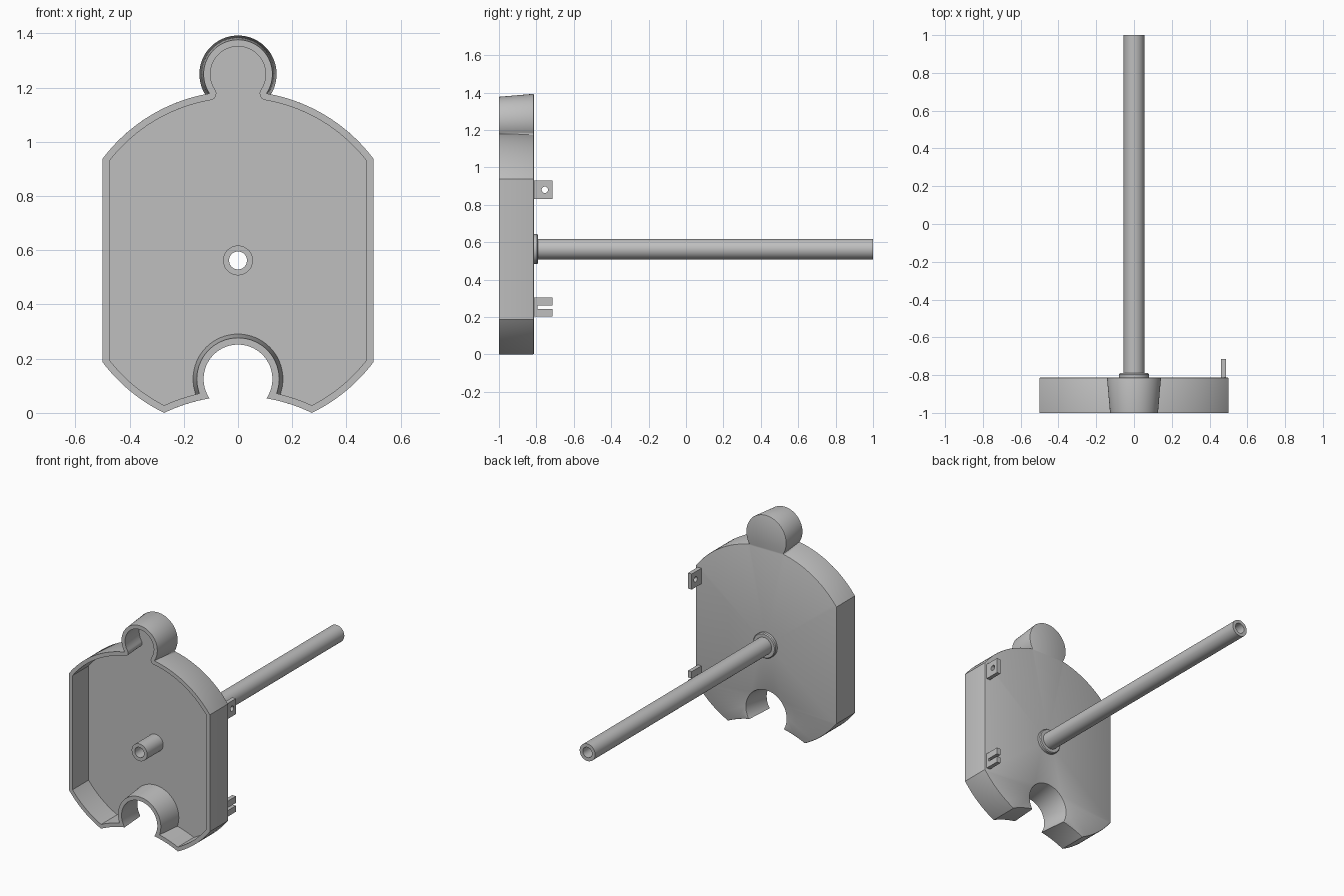
import bpy, bmesh, math
from mathutils import Vector

if "Cube" in bpy.data.objects:
    bpy.data.objects.remove(bpy.data.objects["Cube"], do_unlink=True)

grey = bpy.data.materials.new("plain grey")
grey.use_nodes = True
grey.diffuse_color = (0.52, 0.52, 0.52, 1)
grey.node_tree.nodes["Principled BSDF"].inputs["Base Color"].default_value = grey.diffuse_color

# Shared dimensions; every circle centre lies on x = 0
PITCH, RADIUS, HALF_WIDTH = 1.125, 0.625, 0.5
MID = PITCH / 2
BELOW = MID - PITCH
HEAD, NOTCH = 1.25, 0.125
FRONT, BACK = -1.0, -0.8125
WALL, FILLET = 0.025, 0.006


def finish(name, bm):
    bmesh.ops.remove_doubles(bm, verts=bm.verts[:], dist=0.0001)
    bmesh.ops.recalc_face_normals(bm, faces=bm.faces[:])
    mesh = bpy.data.meshes.new(name)
    bm.to_mesh(mesh)
    bm.free()
    mesh.materials.append(grey)
    obj = bpy.data.objects.new(name, mesh)
    bpy.context.collection.objects.link(obj)
    bpy.ops.object.select_all(action="DESELECT")
    obj.select_set(True)
    bpy.context.view_layer.objects.active = obj
    bpy.ops.object.shade_smooth_by_angle(angle=math.radians(30))
    return obj


def cross(c1, r1, c2, r2):
    """Right-hand meeting point of two circles centred on the z axis."""
    d = c2 - c1
    a = (r1 * r1 - r2 * r2 + d * d) / (2 * d)
    return Vector((math.sqrt(r1 * r1 - a * a), c1 + a))


def arc(centre, r, a0, a1, n=24):
    steps = [a0 + (a1 - a0) * i / n for i in range(n + 1)]
    return [Vector((centre[0] + r * math.cos(a), centre[1] + r * math.sin(a))) for a in steps]


def angle(p, centre):
    return math.atan2(p[1] - centre, p[0])


def outline(y, inset):
    """Interlocking tile outline: round head on top, matching notch below."""
    r = 0.127 + 0.016 * (y - FRONT) / (BACK - FRONT)
    big, side, top = RADIUS - inset, HALF_WIDTH - inset, math.pi / 2
    neck = cross(MID, RADIUS, HEAD, r)
    corner = math.acos(side / big)
    foot = cross(MID, big, BELOW, RADIUS + inset)
    tip = cross(BELOW, RADIUS + inset, NOTCH, r + inset)
    to_head, to_mid = angle(neck, HEAD), angle(neck, MID)
    half = arc((0, HEAD), r - inset, top, to_head)
    half += arc(neck, inset, to_head + math.pi, to_mid + math.pi, 8)
    half += arc((0, MID), big, to_mid, corner)
    half += arc((0, MID), big, -corner, angle(foot, MID))
    half += arc((0, BELOW), RADIUS + inset, angle(foot, BELOW), angle(tip, BELOW), 8)
    half += arc((0, NOTCH), r + inset, angle(tip, NOTCH), top)
    half[0].x = half[-1].x = 0
    return half + [Vector((-p.x, p.y)) for p in half[-2:0:-1]]


def ring(bm, points, y):
    return [bm.verts.new((p[0], y, p[1])) for p in points]


def bridge(bm, a, b):
    for i in range(len(a)):
        j = (i + 1) % len(a)
        bm.faces.new((a[i], a[j], b[j], b[i]))


def fill(bm, *loops):
    edges = []
    for loop in loops:
        for i, v in enumerate(loop):
            pair = (v, loop[(i + 1) % len(loop)])
            edges.append(bm.edges.get(pair) or bm.edges.new(pair))
    return bmesh.ops.triangle_fill(bm, edges=edges, use_beauty=True)


# Open-fronted tray with thin walls, flared head and notch, softened back edge
bm = bmesh.new()
floor = BACK - WALL
layers = [(floor, WALL), (FRONT, WALL), (FRONT, 0), (BACK - FILLET, 0),
          (BACK - FILLET * 0.3, FILLET * 0.3), (BACK, FILLET)]
rings = [ring(bm, outline(y, inset), y) for y, inset in layers]
for a, b in zip(rings, rings[1:]):
    bridge(bm, a, b)
bore = [ring(bm, arc((0, MID), 0.045, 0, math.tau, 32)[:-1], y) for y in (floor, BACK)]
bridge(bm, *bore)
for r in rings:  # merge the collapsed neck fillet before capping
    r[:] = [v for i, v in enumerate(r) if (v.co - r[i - 1].co).length > 0.0001]
fill(bm, rings[0], bore[0])
fill(bm, rings[-1], bore[1])
finish("tray", bm)


def lathe(name, profile, n=40):
    """Turn a closed (radius, y) profile about the tube axis."""
    bm = bmesh.new()
    loops = [ring(bm, arc((0, MID), r, 0, math.tau, n)[:-1], y) for r, y in profile]
    for i, loop in enumerate(loops):
        bridge(bm, loops[i - 1], loop)
    return finish(name, bm)


# Hollow tube through the tray, with a collar behind it
lathe("tube", [(0.033, FRONT), (0.055, FRONT), (0.055, 1), (0.033, 1)])
lathe("tube_collar", [(0.05, -0.82), (0.08, -0.82), (0.08, -0.796), (0.075, -0.79), (0.05, -0.79)])


def plate(name, *loops):
    """Extrude (y, z) loops across the thickness of a side tab."""
    bm = bmesh.new()
    fill(bm, *[[bm.verts.new((0.46, y, z)) for y, z in loop] for loop in loops])
    out = bmesh.ops.extrude_face_region(bm, geom=bm.faces[:])
    moved = [v for v in out["geom"] if isinstance(v, bmesh.types.BMVert)]
    bmesh.ops.translate(bm, verts=moved, vec=(0.026, 0, 0))
    return finish(name, bm)


# Tabs on the left edge of the back: one with a hole, one with a slot
root, end = -0.82, -0.715
plate("upper_tab", [(root, 0.83), (end, 0.83), (end, 0.93), (root, 0.93)],
      arc((-0.755, 0.88), 0.017, 0, math.tau, 20)[:-1])
plate("lower_tab", [(root, 0.203), (end, 0.203), (end, 0.242), (-0.795, 0.242),
                    (-0.795, 0.26), (end, 0.26), (end, 0.303), (root, 0.303)])
